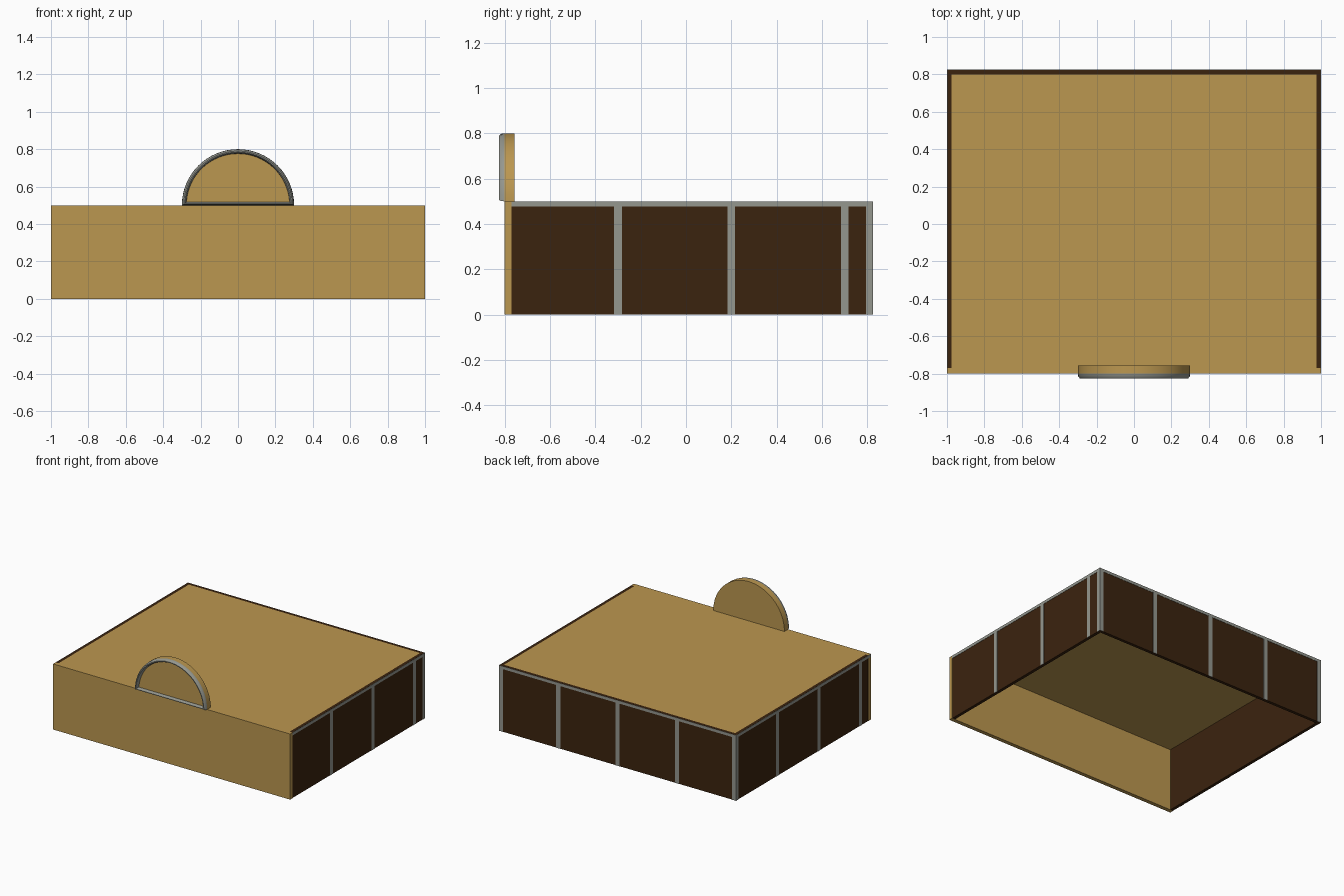
import bpy, bmesh, math

if "Cube" in bpy.data.objects:
    bpy.data.objects.remove(bpy.data.objects["Cube"])


def material(name, rgb):
    m = bpy.data.materials.new(name)
    m.diffuse_color = (*rgb, 1)
    m.use_nodes = True
    m.node_tree.nodes["Principled BSDF"].inputs["Base Color"].default_value = m.diffuse_color
    return m


TAN = material("tan wood", (0.50, 0.31, 0.08))
DARK = material("dark brown", (0.044, 0.017, 0.0045))
GREY = material("metal grey", (0.30, 0.31, 0.275))


def finish(name, bm, mat):
    bmesh.ops.recalc_face_normals(bm, faces=bm.faces[:])
    me = bpy.data.meshes.new(name)
    bm.to_mesh(me)
    bm.free()
    me.materials.append(mat)
    ob = bpy.data.objects.new(name, me)
    bpy.context.collection.objects.link(ob)
    return ob


def box(name, x0, x1, y0, y1, z0, z1, mat):
    bm = bmesh.new()
    bmesh.ops.create_cube(bm, size=1)
    for v in bm.verts:
        v.co.x = x1 if v.co.x > 0 else x0
        v.co.y = y1 if v.co.y > 0 else y0
        v.co.z = z1 if v.co.z > 0 else z0
    return finish(name, bm, mat)


H, T, P = 0.5, 0.025, 0.002   # height, wall thickness, strip thickness
BACK, FRONT = 0.825, -0.8

# open-bottomed box: front wall, roof, dark walls
box("front_wall", -1, 1, FRONT, -0.77, 0, H, TAN)
box("roof", -1 + T, 1 - T, -0.77, BACK - T, 0.48, H, TAN)
box("back_wall", -1 + P, 1 - P, BACK - T, BACK - P, 0, H, DARK)
for side, s in (("right", 1), ("left", -1)):
    def plate(name, y0, y1, z0, z1):
        a, b = sorted((s * (1 - P), s))
        box(name, a, b, y0, y1, z0, z1, GREY)

    a, b = sorted((s * (1 - T), s * (1 - P)))
    box(side + "_wall", a, b, -0.77, BACK - T, 0, H, DARK)
    # grey rails and posts on the side walls
    plate(side + "_top_rail", FRONT, BACK, 0.478, H - 0.0005)
    plate(side + "_corner_post", BACK - 0.03, BACK, 0, 0.478)
    for i in range(1, 4):
        y = FRONT + 0.5 * i if s > 0 else BACK - 0.5 * i
        plate(f"{side}_post_{i}", y - 0.017, y + 0.017, 0, 0.478)

# grey rail and posts on the back wall
box("back_top_rail", -1, 1, BACK - P, BACK, 0.478, H - 0.0005, GREY)
for i, x in enumerate((-0.983, -0.5, 0, 0.5, 0.983)):
    box(f"back_post_{i}", x - 0.017, x + 0.017, BACK - P, BACK, 0, 0.478, GREY)


def half_disc(r, base, y, n=32):
    """Points of a half-circle outline whose flat edge lies at z = base."""
    a0 = math.asin((base - H) / r)
    return [(r * math.cos(a), y, H + r * math.sin(a))
            for a in (a0 + (math.pi - 2 * a0) * i / n for i in range(n + 1))]


# half-round crest above the front wall
bm = bmesh.new()
f = bm.faces.new([bm.verts.new(p) for p in half_disc(0.3, H, FRONT)])
ext = bmesh.ops.extrude_face_region(bm, geom=[f])["geom"]
for v in ext:
    if isinstance(v, bmesh.types.BMVert):
        v.co.y = -0.757
if not f.is_valid or len([q for q in bm.faces if len(q.verts) > 4]) < 2:
    front = [v for v in bm.verts if v.co.y < -0.79]
    bmesh.ops.contextual_create(bm, geom=front)
crest = finish("crest", bm, TAN)

# raised bevelled trim around the crest
bm = bmesh.new()
loops = [half_disc(0.300, H, FRONT),
         half_disc(0.298, H + 0.001, -0.815),
         half_disc(0.290, H + 0.006, -0.825),
         half_disc(0.284, H + 0.010, -0.825),
         half_disc(0.278, H + 0.015, -0.815),
         half_disc(0.276, H + 0.017, FRONT)]
rings = [[bm.verts.new(p) for p in l] for l in loops]
for a, b in zip(rings, rings[1:] + rings[:1]):
    for i in range(len(a)):
        j = (i + 1) % len(a)
        bm.faces.new((a[i], a[j], b[j], b[i]))
trim = finish("crest_trim", bm, GREY)

for ob in (crest, trim):
    bpy.ops.object.select_all(action='DESELECT')
    ob.select_set(True)
    bpy.context.view_layer.objects.active = ob
    bpy.ops.object.shade_smooth_by_angle(angle=math.radians(35))
